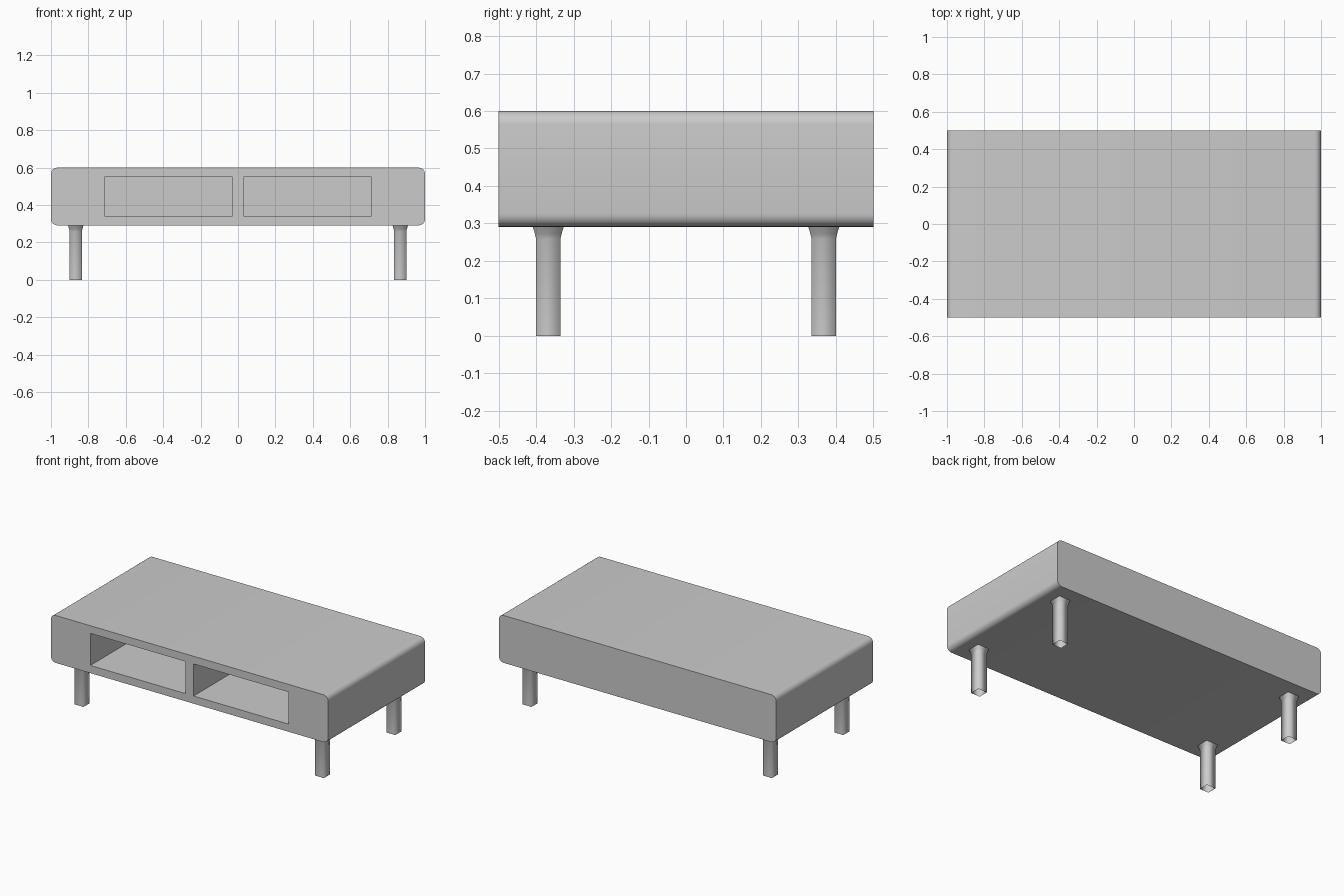
import bpy, bmesh, math

if "Cube" in bpy.data.objects:
    bpy.data.objects.remove(bpy.data.objects["Cube"])

X, Y, Z0, Z1 = 1.0, 0.5, 0.291, 0.6   # body extents
R, SEGS = 0.035, 6                    # rounded long edges


def add_object(name, bm):
    mesh = bpy.data.meshes.new(name)
    bmesh.ops.recalc_face_normals(bm, faces=bm.faces[:])
    bm.to_mesh(mesh)
    bm.free()
    obj = bpy.data.objects.new(name, mesh)
    bpy.context.collection.objects.link(obj)
    return obj


def box(name, lo, hi):
    bm = bmesh.new()
    bmesh.ops.create_cube(bm, size=1)
    for v in bm.verts:
        v.co = [(a + b) / 2 + c * (b - a) for a, b, c in zip(lo, hi, v.co)]
    return add_object(name, bm)


# Cabinet body: rounded rectangle profile swept front to back
bm = bmesh.new()
profile = []
for i, (cx, cz) in enumerate([(X - R, Z1 - R), (-X + R, Z1 - R),
                              (-X + R, Z0 + R), (X - R, Z0 + R)]):
    for s in range(SEGS + 1):
        a = math.pi / 2 * (i + s / SEGS)
        profile.append(bm.verts.new((cx + R * math.cos(a), -Y, cz + R * math.sin(a))))
front = bm.faces.new(profile)
ext = bmesh.ops.extrude_face_region(bm, geom=[front], use_keep_orig=True)
for v in [g for g in ext["geom"] if isinstance(g, bmesh.types.BMVert)]:
    v.co.y = Y
body = add_object("cabinet_body", bm)

# Two open compartments cut into the front
for side, (x0, x1) in (("left", (-0.715, -0.03)), ("right", (0.03, 0.715))):
    cutter = box(side + "_compartment_cutter", (x0, -Y - 0.1, 0.341), (x1, 0.45, 0.55))
    cutter.hide_render = True
    bpy.context.view_layer.objects.active = body
    mod = body.modifiers.new(side + "_compartment", 'BOOLEAN')
    mod.operation = 'DIFFERENCE'
    mod.solver = 'EXACT'
    mod.object = cutter
    bpy.ops.object.modifier_apply(modifier=mod.name)
    bpy.data.objects.remove(cutter)

bpy.ops.object.select_all(action='DESELECT')
body.select_set(True)
bpy.context.view_layer.objects.active = body
bpy.ops.object.shade_smooth_by_angle(angle=math.radians(30))

# Square hollow legs, flared where they meet the body
LEG_PROFILE = [(0.0, 0.0325), (0.258, 0.0325), (0.272, 0.0355), (Z0, 0.0415)]  # z, half width


def leg(name, cx, cy):
    bm = bmesh.new()
    rings = [[bm.verts.new((cx + sx * h, cy + sy * h, z))
              for sx, sy in ((-1, -1), (1, -1), (1, 1), (-1, 1))]
             for z, h in LEG_PROFILE]
    for lower, upper in zip(rings, rings[1:]):
        for i in range(4):
            j = (i + 1) % 4
            bm.faces.new((lower[i], lower[j], upper[j], upper[i]))
    for f in bm.faces:
        f.smooth = True
    return add_object(name, bm)


for row, y in (("front", -0.3675), ("back", 0.3675)):
    for side, x in (("left", -0.8675), ("right", 0.8675)):
        leg(f"{row}_{side}_leg", x, y)
